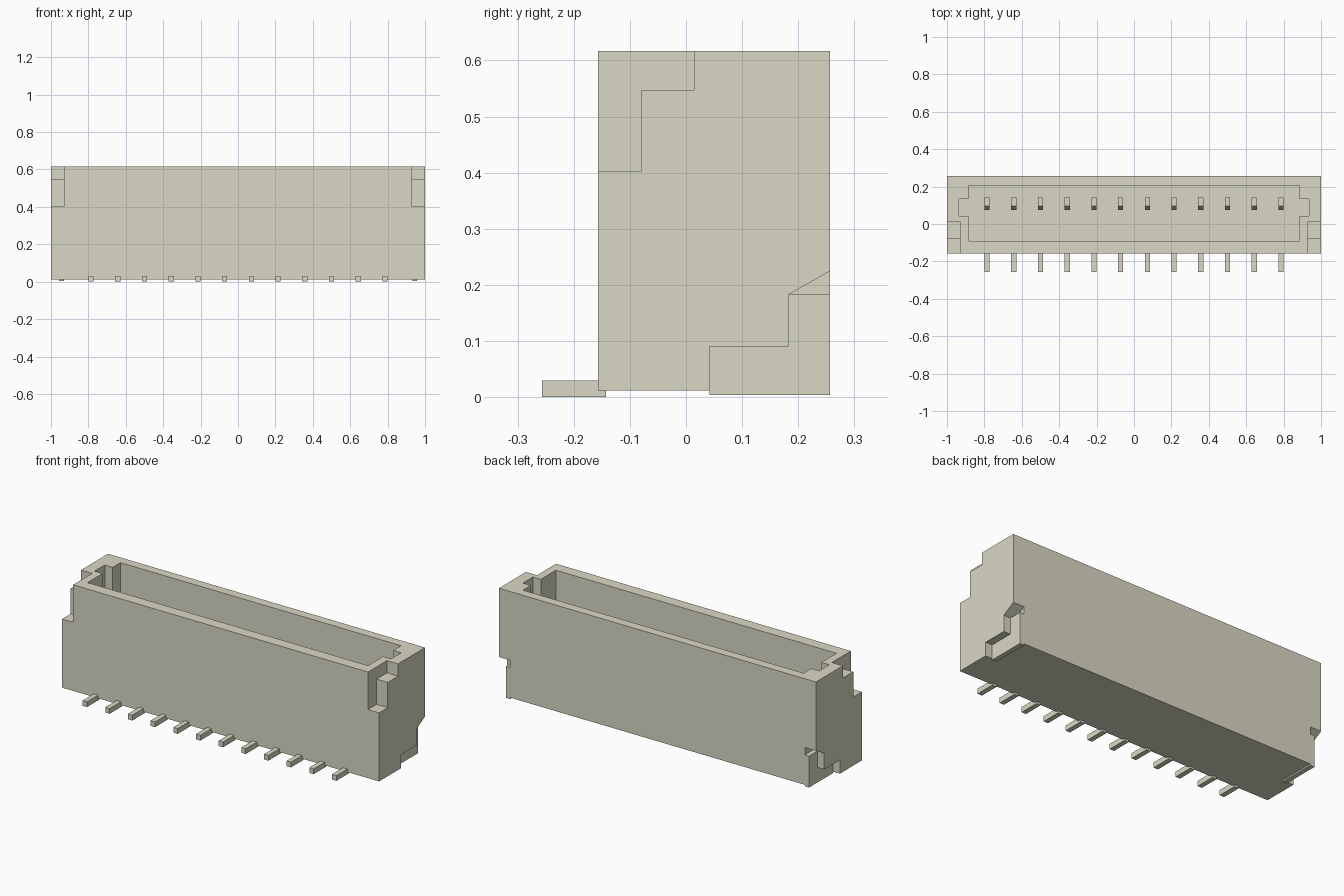
import bpy
import bmesh
from mathutils import Vector

cube = bpy.data.objects.get("Cube")
if cube:
    bpy.data.objects.remove(cube, do_unlink=True)

plastic = bpy.data.materials.new("warm_ivory")
plastic.use_nodes = True
colour = (0.70, 0.69, 0.56, 1)
plastic.diffuse_color = colour
plastic.node_tree.nodes["Principled BSDF"].inputs["Base Color"].default_value = colour


def prism(name, profile, axis, low, high):
    """Extrude a flat profile along x (points are y, z) or z (points are x, y)."""
    bm = bmesh.new()
    place = (lambda p: (low, *p)) if axis == "x" else (lambda p: (*p, low))
    face = bm.faces.new([bm.verts.new(place(p)) for p in profile])
    grown = bmesh.ops.extrude_face_region(bm, geom=[face])["geom"]
    step = Vector((high - low, 0, 0)) if axis == "x" else Vector((0, 0, high - low))
    bmesh.ops.translate(bm, vec=step, verts=[v for v in grown if isinstance(v, bmesh.types.BMVert)])
    bmesh.ops.recalc_face_normals(bm, faces=bm.faces)
    mesh = bpy.data.meshes.new(name)
    bm.to_mesh(mesh)
    bm.free()
    mesh.materials.append(plastic)
    obj = bpy.data.objects.new(name, mesh)
    bpy.context.collection.objects.link(obj)
    return obj


def rect(a0, a1, b0, b1):
    return [(a0, b0), (a1, b0), (a1, b1), (a0, b1)]


def cut(target, cutter):
    mod = target.modifiers.new("cut", "BOOLEAN")
    mod.operation = "DIFFERENCE"
    mod.solver = "EXACT"
    mod.object = cutter
    bpy.context.view_layer.objects.active = target
    bpy.ops.object.modifier_apply(modifier=mod.name)
    bpy.data.objects.remove(cutter, do_unlink=True)


# Housing with an open cavity and a key slot at each end
housing = prism("housing", rect(-1, 1, -0.157, 0.257), "z", 0.012, 0.617)
right_half = [(0.885, -0.092), (0.885, 0.044), (0.935, 0.044),
              (0.935, 0.135), (0.885, 0.135), (0.885, 0.205)]
left_half = [(-x, y) for x, y in reversed(right_half)]
cut(housing, prism("cavity_cutter", right_half + left_half, "z", 0.13, 0.7))

# Stepped shoulders, rear recesses and solder tabs at both ends
shoulder = [(-0.3, 0.403), (-0.079, 0.403), (-0.079, 0.547),
            (0.014, 0.547), (0.014, 0.7), (-0.3, 0.7)]
tab = [(0.042, 0.004), (0.257, 0.004), (0.257, 0.183),
       (0.183, 0.183), (0.183, 0.09), (0.042, 0.09)]
recess = [(0.042, -0.1), (0.3, -0.1), (0.3, 0.249),
          (0.183, 0.183), (0.183, 0.09), (0.042, 0.09)]
for side, word in ((-1, "right"), (1, "left")):
    cut(housing, prism("shoulder_cutter", shoulder, "x", side * 0.93, side * 1.1))
    cut(housing, prism("recess_cutter", recess, "x", side * 0.93, side * 1.1))
    prism(word + "_solder_tab", tab, "x", side * 0.93, side * 0.957)

# Contacts: a solder foot in front and a bevelled pin inside the cavity
pin = [(0.075, 0.12), (0.142, 0.12), (0.142, 0.45), (0.097, 0.45), (0.075, 0.4)]
for i in range(12):
    x = (i - 5.5) * 0.143
    prism(f"solder_foot_{i + 1}", rect(-0.257, -0.143, 0, 0.03), "x", x - 0.014, x + 0.014)
    prism(f"contact_pin_{i + 1}", pin, "x", x - 0.014, x + 0.014)
